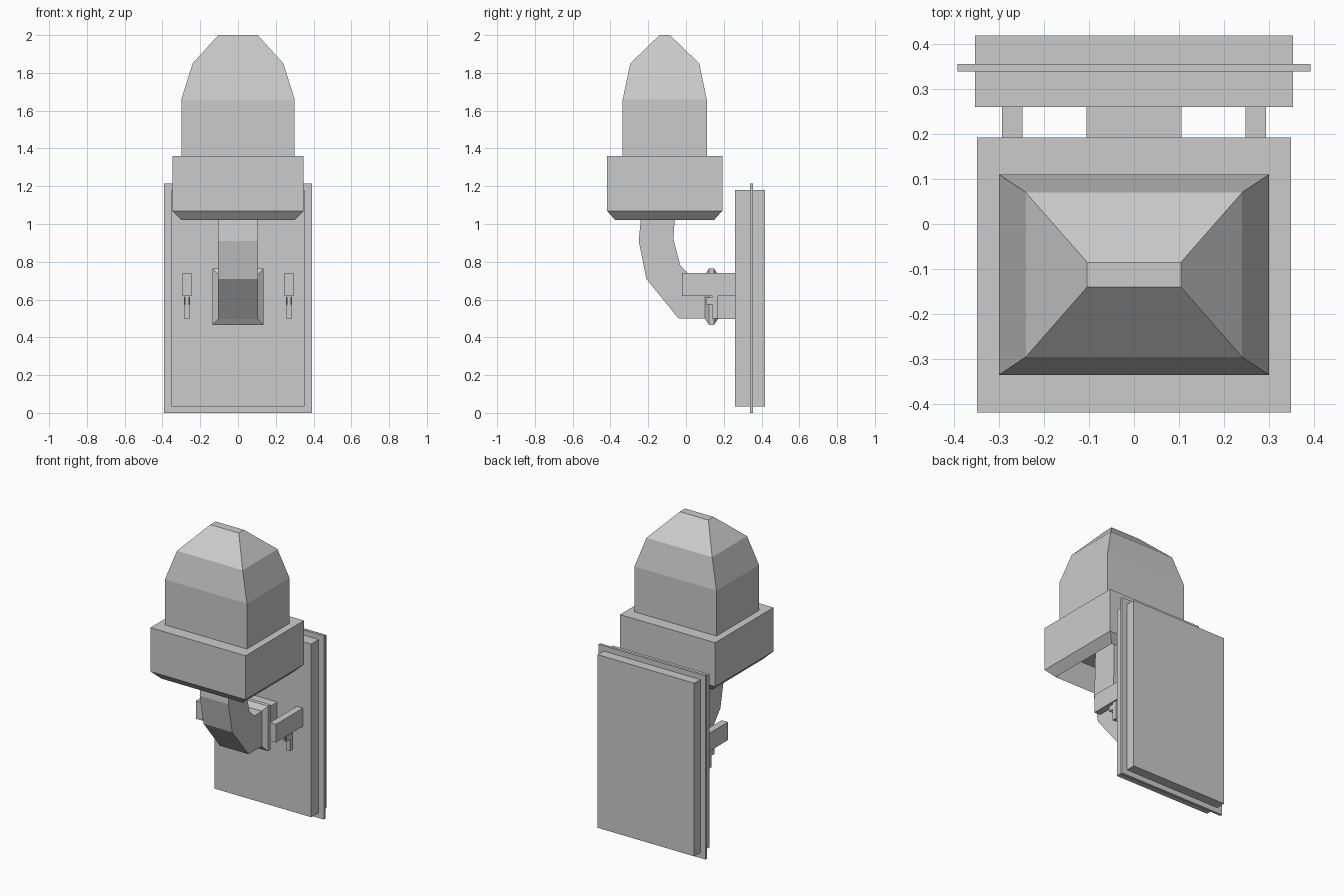
import bpy, bmesh

if "Cube" in bpy.data.objects:
    bpy.data.objects.remove(bpy.data.objects["Cube"])


def make_object(name, bm):
    bmesh.ops.recalc_face_normals(bm, faces=bm.faces)
    me = bpy.data.meshes.new(name)
    bm.to_mesh(me)
    bm.free()
    ob = bpy.data.objects.new(name, me)
    bpy.context.collection.objects.link(ob)
    return ob


def box(name, x0, x1, y0, y1, z0, z1):
    return rect_loft(name, [(x0, x1, y0, y1, z0), (x0, x1, y0, y1, z1)])


def rect_loft(name, rings):
    """Closed loft through horizontal rectangles (x0, x1, y0, y1, z)."""
    bm = bmesh.new()
    loops = [[bm.verts.new(p) for p in ((a, c, z), (b, c, z), (b, d, z), (a, d, z))]
             for a, b, c, d, z in rings]
    for lo, hi in zip(loops, loops[1:]):
        for i in range(4):
            j = (i + 1) % 4
            bm.faces.new((lo[i], lo[j], hi[j], hi[i]))
    bm.faces.new(loops[0][::-1])
    bm.faces.new(loops[-1])
    return make_object(name, bm)


# Wall plate with a thin surrounding flange
box("wall_plate", -0.353, 0.353, 0.26, 0.418, 0.035, 1.18)
box("plate_flange", -0.391, 0.391, 0.338, 0.355, 0, 1.215)

# Lamp collar, hollow underneath: ceiling, inner wall, bevelled rim, outer wall, top
rect_loft("lamp_collar", [
    (-0.298, 0.298, -0.375, 0.148, 1.20),
    (-0.298, 0.298, -0.375, 0.148, 1.02),
    (-0.348, 0.348, -0.418, 0.192, 1.07),
    (-0.348, 0.348, -0.418, 0.192, 1.36)])

# Faceted lamp globe
rect_loft("lamp_globe", [
    (-0.30, 0.30, -0.335, 0.11, 1.355),
    (-0.30, 0.30, -0.335, 0.11, 1.66),
    (-0.24, 0.24, -0.295, 0.07, 1.85),
    (-0.104, 0.104, -0.14, -0.085, 2.0)])

# Curved arm: pairs of outer and inner profile points in y, z
outer = [(-0.235, 1.20), (-0.24, 1.02), (-0.25, 0.91), (-0.21, 0.71), (-0.04, 0.50), (0.27, 0.497)]
inner = [(-0.06, 1.20), (-0.06, 1.02), (-0.067, 0.92), (-0.03, 0.78), (0.02, 0.73), (0.27, 0.73)]
bm = bmesh.new()
loops = [[bm.verts.new((x, *p)) for x, p in ((-0.105, o), (0.105, o), (0.105, i), (-0.105, i))]
         for o, i in zip(outer, inner)]
for lo, hi in zip(loops, loops[1:]):
    for i in range(4):
        j = (i + 1) % 4
        bm.faces.new((lo[i], lo[j], hi[j], hi[i]))
bm.faces.new(loops[0])
bm.faces.new(loops[-1])
make_object("curved_arm", bm)

# Bevelled collar ring around the arm: (y, half width, half height)
bm = bmesh.new()
loops = []
for y, w, h in ((0.10, 0.105, 0.117), (0.122, 0.134, 0.149), (0.148, 0.134, 0.149), (0.17, 0.105, 0.117)):
    loops.append([bm.verts.new((sx * w, y, 0.615 + sz * h))
                  for sx, sz in ((-1, -1), (1, -1), (1, 1), (-1, 1))])
for lo, hi in zip(loops, loops[1:]):
    for i in range(4):
        j = (i + 1) % 4
        bm.faces.new((lo[i], lo[j], hi[j], hi[i]))
bm.faces.new(loops[0])
bm.faces.new(loops[-1])
make_object("arm_ring", bm)

# Side brackets with hanging catch and two small prongs
for s, side in ((-1, "left"), (1, "right")):
    def side_box(name, c, w, *yz):
        box(side + "_" + name, s * c - w / 2, s * c + w / 2, *yz)
    side_box("bracket", 0.27, 0.045, -0.02, 0.265, 0.62, 0.74)
    side_box("catch", 0.27, 0.03, 0.138, 0.17, 0.50, 0.625)
    side_box("inner_prong", 0.261, 0.008, 0.105, 0.14, 0.575, 0.61)
    side_box("outer_prong", 0.279, 0.008, 0.105, 0.14, 0.575, 0.61)
